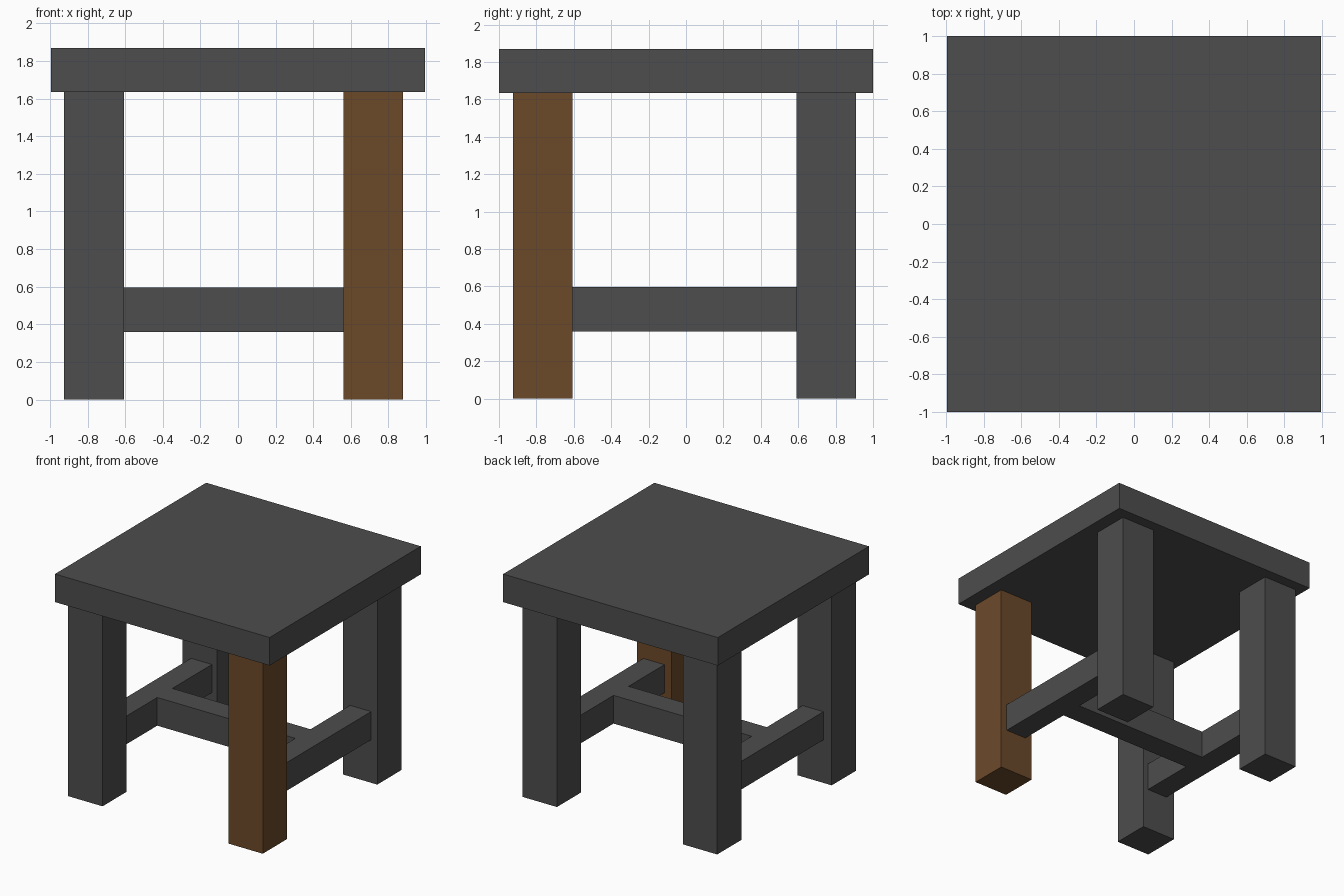
import bpy

if "Cube" in bpy.data.objects:
    bpy.data.objects.remove(bpy.data.objects["Cube"])


def make_material(name, rgb):
    mat = bpy.data.materials.new(name)
    mat.diffuse_color = (*rgb, 1.0)
    mat.use_nodes = True
    mat.node_tree.nodes["Principled BSDF"].inputs["Base Color"].default_value = mat.diffuse_color
    return mat


charcoal = make_material("charcoal", (0.075, 0.075, 0.075))
brown = make_material("brown_wood", (0.15, 0.068, 0.023))


def box(name, x, y, z, mat=charcoal):
    """Box from (min, max) ranges along each axis."""
    spans = (x, y, z)
    bpy.ops.mesh.primitive_cube_add(size=1, location=[(a + b) / 2 for a, b in spans])
    obj = bpy.context.object
    obj.name = name
    obj.scale = [b - a for a, b in spans]
    bpy.ops.object.transform_apply(location=False, rotation=False, scale=True)
    obj.data.materials.append(mat)
    return obj


SEAT_BOTTOM, SEAT_TOP = 1.635, 1.87
RAIL_Z = (0.36, 0.596)
LEG_X = {"left": (-0.925, -0.607), "right": (0.56, 0.877)}
LEG_Y = {"front": (-0.925, -0.607), "back": (0.59, 0.908)}
RAIL_X = {"left": (-0.848, -0.655), "right": (0.625, 0.82)}

# Seat slab
box("seat", (-0.995, 0.993), (-1, 1), (SEAT_BOTTOM, SEAT_TOP))

# Four legs, the front right one brown
for side, x in LEG_X.items():
    for end, y in LEG_Y.items():
        mat = brown if (end, side) == ("front", "right") else charcoal
        box(f"{end}_{side}_leg", x, y, (0, SEAT_BOTTOM), mat)

# Side stretchers between front and back legs
for side, x in RAIL_X.items():
    box(f"{side}_stretcher", x, (LEG_Y["front"][1], LEG_Y["back"][0]), RAIL_Z)

# Cross stretcher joining the side stretchers
box("cross_stretcher", (RAIL_X["left"][1], RAIL_X["right"][0]), (-0.133, 0.066), RAIL_Z)
